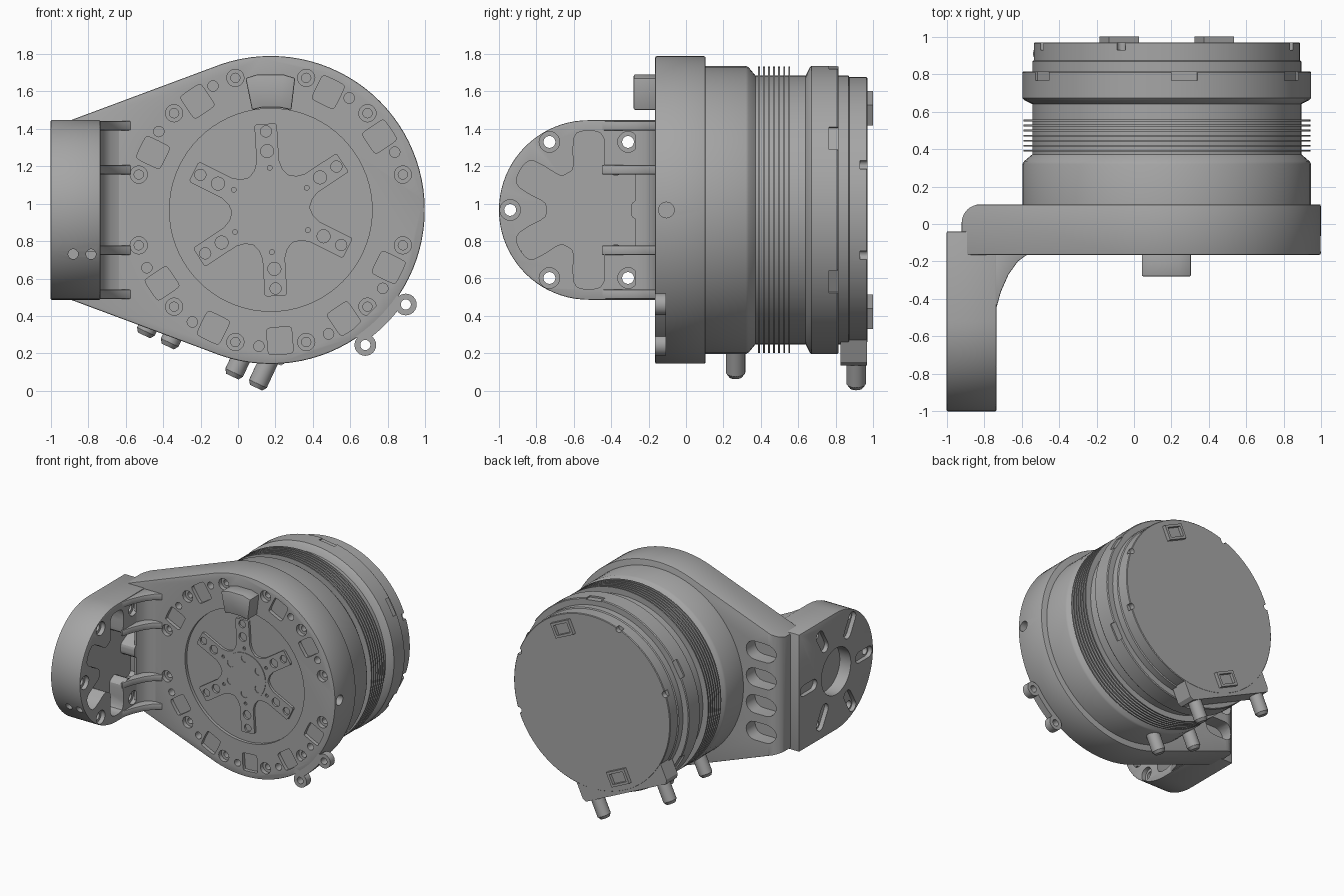
import bpy, bmesh
from math import sin, cos, pi, radians, tanh
from mathutils import Vector, geometry

if "Cube" in bpy.data.objects:
    bpy.data.objects.remove(bpy.data.objects["Cube"], do_unlink=True)

grey = bpy.data.materials.new("machined grey")
grey.use_nodes = True
grey.diffuse_color = (0.38, 0.38, 0.38, 1)
grey.node_tree.nodes["Principled BSDF"].inputs["Base Color"].default_value = (0.38, 0.38, 0.38, 1)

CX, CZ = 0.175, 0.966        # main axis, runs along y
AY, AR = -0.52, 0.48         # arm ring centre and radius
FRONT, BACK = -0.165, 0.105  # main plate faces
TILT = radians(-115)         # direction of the cable side

# ---- helpers ----
def place(axis, u, v, w):
    return {"x": (w, u, v), "y": (u, w, v), "z": (u, v, w)}[axis]

def polar(r, deg, cu=CX, cv=CZ):
    return cu + r * cos(radians(deg)), cv + r * sin(radians(deg))

def circle(cu, cv, r, n=24):
    return [(cu + r * cos(2 * pi * i / n), cv + r * sin(2 * pi * i / n)) for i in range(n)]

def turned(pts, deg, cu=CX, cv=CZ):
    """Local (radial, tangential) points turned about a centre."""
    c, s = cos(radians(deg)), sin(radians(deg))
    return [(cu + a * c - b * s, cv + a * s + b * c) for a, b in pts]

def rect(a0, a1, h):
    return [(a0, -h), (a1, -h), (a1, h), (a0, h)]

def slot(a0, a1, h, n=8):
    arc = [(h * cos(t), h * sin(t)) for t in [-pi / 2 + pi * i / n for i in range(n + 1)]]
    return [(a1 - h + x, y) for x, y in arc] + [(a0 + h - x, -y) for x, y in arc]

def add_prism(bm, pts, axis, lo, hi, bevel=0):
    part = bmesh.new()
    face = part.faces.new([part.verts.new(place(axis, u, v, lo)) for u, v in pts])
    top = bmesh.ops.extrude_face_region(part, geom=[face])["geom"]
    shift = Vector(place(axis, 0, 0, hi - lo))
    bmesh.ops.translate(part, vec=shift, verts=[g for g in top if isinstance(g, bmesh.types.BMVert)])
    bmesh.ops.recalc_face_normals(part, faces=part.faces)
    if bevel:
        edges = [e for e in part.edges if e.calc_face_angle(0) > 1]
        bmesh.ops.bevel(part, geom=edges, offset=bevel, segments=2, profile=0.5, affect="EDGES")
    tmp = bpy.data.meshes.new("tmp")
    part.to_mesh(tmp)
    part.free()
    bm.from_mesh(tmp)
    bpy.data.meshes.remove(tmp)

def finish(name, bm):
    mesh = bpy.data.meshes.new(name)
    bm.to_mesh(mesh)
    bm.free()
    obj = bpy.data.objects.new(name, mesh)
    bpy.context.collection.objects.link(obj)
    return obj

def smooth(obj):
    mesh = obj.data
    mesh.materials.clear()
    mesh.materials.append(grey)
    for p in mesh.polygons:
        p.use_smooth = True
    mesh.set_sharp_from_angle(angle=radians(30))

def solid(name, prisms, cuts=(), bevel=0):
    bm = bmesh.new()
    for p in prisms:
        add_prism(bm, *p, bevel)
    return carve(finish(name, bm), cuts)

def carve(obj, cuts):
    if cuts:
        bm = bmesh.new()
        for c in cuts:
            add_prism(bm, *c)
        cutter = finish("cutter", bm)
        cutter.hide_render = True
        mod = obj.modifiers.new("cut", "BOOLEAN")
        mod.object, mod.solver, mod.use_self = cutter, "EXACT", True
        bpy.context.view_layer.update()
        mesh = bpy.data.meshes.new_from_object(obj.evaluated_get(bpy.context.evaluated_depsgraph_get()))
        obj.modifiers.clear()
        obj.data = mesh
        bpy.data.objects.remove(cutter, do_unlink=True)
    smooth(obj)
    return obj

def lathe(name, profile, origin, axis, steps, cuts=()):
    """Spin (distance, radius) points about an axis."""
    bm = bmesh.new()
    axis = Vector(axis).normalized()
    side = axis.orthogonal().normalized()
    vs = [bm.verts.new(Vector(origin) + axis * d + side * r) for d, r in profile]
    es = [bm.edges.new(pair) for pair in zip(vs, vs[1:])]
    bmesh.ops.spin(bm, geom=vs + es, cent=origin, axis=axis, angle=2 * pi, steps=steps)
    bmesh.ops.remove_doubles(bm, verts=bm.verts, dist=0.0005)
    bmesh.ops.recalc_face_normals(bm, faces=bm.faces)
    return carve(finish(name, bm), cuts)

# ---- main plate: round body drawn out towards the arm ----
outline = circle(CX, CZ, 0.822, 96) + [(-0.73, 1.452), (-0.73, 0.48), (-0.92, 1.435), (-0.92, 0.497)]
outline = [outline[i] for i in geometry.convex_hull_2d(outline)]
cuts = [(circle(CX, CZ, 0.541, 72), "y", FRONT - 0.1, FRONT + 0.025)]
for k in range(12):
    u, v = polar(0.73, 15 + 30 * k)
    cuts += [(circle(u, v, 0.046, 20), "y", FRONT - 0.05, FRONT + 0.035),
             (circle(u, v, 0.025, 12), "y", FRONT - 0.04, FRONT + 0.12)]
    if k not in (2, 5, 11):
        cuts.append((circle(*polar(0.73, 25 + 30 * k), 0.028, 16), "y", FRONT - 0.05, FRONT + 0.1))
        pad = [(0.7 + 0.075 * tanh(2 * cos(t)), 0.07 * tanh(2 * sin(t)))
               for t in [2 * pi * i / 24 for i in range(24)]]
        cuts.append((turned(pad, 34 + 30 * k), "y", FRONT - 0.05, FRONT + 0.03))
# rounded rear corner, rear vents and side hole
corner = [(-0.82 - 0.1 * sin(t), 0.005 + 0.1 * cos(t)) for t in [pi / 2 * i / 8 for i in range(9)]]
cuts.append((corner + [(-1.1, 0.005), (-1.1, 0.2), (-0.82, 0.2)], "z", 0.2, 1.7))
for z in (-0.33, -0.11, 0.11, 0.33):
    cuts.append(([(a, CZ + z + b) for a, b in slot(-0.88, -0.62, 0.075)], "y", -0.01, 0.2))
cuts.append((circle(-0.105, CZ, 0.042, 20), "x", 0.9, 1.1))
solid("main_plate", [(outline, "y", FRONT, BACK)], cuts, bevel=0.008)

# two mounting ears at the lower edge
band = [polar(0.865, -36 - 2 * i) for i in range(10)] + [polar(0.78, -58), polar(0.78, -32)]
ears = [polar(0.88, a) for a in (-35, -55)]
solid("ear_rim", [(band, "y", FRONT, -0.107)], [(circle(*e, 0.03), "y", -0.3, 0) for e in ears])
for i, e in enumerate(ears):
    solid("ear_%d" % (i + 1), [(circle(*e, 0.058), "y", FRONT, -0.107)],
          [(circle(*e, 0.027), "y", -0.3, 0)])

# ---- output spider, hub and top block ----
arm_pts = [(0.185, -0.1), (0.215, -0.075), (0.26, -0.06), (0.45, -0.06), (0.46, -0.05)]
arm_pts += [(a, -b) for a, b in reversed(arm_pts)]
angles = [33.5 + 60 * k for k in range(6)]
star = [p for a in angles for p in turned(arm_pts, a)]
cuts = []
for a in angles:
    cuts += [(circle(*polar(0.42, a), 0.03, 16), "y", -0.2, -0.145),
             (circle(*polar(0.315, a), 0.035, 16), "y", -0.2, -0.142),
             (circle(*polar(0.225, a - 2), 0.013, 10), "y", -0.2, -0.145)]
solid("output_spider", [(star, "y", -0.139, -0.161)], cuts)
cuts = []
for a in angles:
    cuts.append((circle(*polar(0.145, a - 4), 0.031, 16), "y", -0.2, -0.15))
solid("output_hub", [(circle(CX, CZ, 0.19, 48), "y", -0.13, -0.166)], cuts)
for i, a in enumerate(angles):
    solid("hub_screw_%d" % (i + 1), [(circle(*polar(0.145, a - 4), 0.018, 6), "y", -0.14, -0.16)])

block = [(0.075, 1.5), (0.125, 1.512), (0.225, 1.512), (0.285, 1.5), (0.305, 1.67), (0.24, 1.69),
         (0.105, 1.69), (0.04, 1.67)]
solid("top_block", [(block, "y", -0.15, -0.28)], bevel=0.008)

# ---- side arm with inner star pocket and outer slots ----
ring = [polar(AR, 90 + 180 * i / 40, AY, CZ) for i in range(41)]
ring += [(-0.04, CZ - AR), (-0.04, CZ + AR)]
wave = []
for i in range(120):
    a = 3 * i
    wave.append(polar(0.325 + 0.1 * tanh(-2.5 * cos(radians(6 * a))), a, AY, CZ))
cuts = [(wave, "x", -0.86, -0.6), (circle(AY, CZ, 0.19, 40), "x", -1.1, -0.9)]
for k in range(6):
    a = 60 * k
    if k:
        u, v = polar(0.42, a, AY, CZ)
        cuts += [(circle(u, v, 0.055, 20), "x", -0.77, -0.6), (circle(u, v, 0.032, 16), "x", -1.1, -0.7)]
    cuts.append((turned(slot(0.25, 0.465, 0.045), a, AY, CZ), "x", -1.1, -0.965))
for x in (-0.88, -0.785):
    cuts.append((circle(x, 0.73, 0.027, 14), "y", -1.1, -0.88))
solid("side_arm", [(ring, "x", -1.0, -0.735)], cuts, bevel=0.006)

# ribs and fillet joining arm and plate
rib = [(-0.75, -0.45), (-0.735, -0.45), (-0.71, -0.36), (-0.67, -0.27), (-0.62, -0.2), (-0.57, -0.163),
       (-0.57, -0.15), (-0.75, -0.15)]
for i, z in enumerate((-0.45, -0.215, 0.215, 0.45)):
    solid("rib_%d" % (i + 1), [(rib, "z", CZ + z - 0.025, CZ + z + 0.025)], bevel=0.006)
fillet = [(-0.75, -0.27), (-0.735, -0.27), (-0.715, -0.215), (-0.68, -0.18), (-0.63, -0.163),
          (-0.63, -0.15), (-0.75, -0.15)]
solid("arm_fillet", [(fillet, "z", CZ - 0.46, CZ + 0.46)])

# ---- motor drum with cooling fins ----
profile = [(0.05, 0), (0.05, 0.77), (0.32, 0.77), (0.335, 0.762), (0.372, 0.718)]
for k in range(7):
    y = 0.386 + 0.0268 * k
    profile += [(y, 0.718), (y, 0.766), (y + 0.01, 0.766), (y + 0.01, 0.718)]
profile += [(0.64, 0.718), (0.662, 0.762), (0.672, 0.771), (0.808, 0.771), (0.815, 0.765), (0.815, 0)]
cuts = []
for a in (-30, 30, 83, 150, 210, 265):
    cuts.append((turned(rect(0.757, 0.9, 0.07), a), "y", 0.765, 0.9))
lathe("motor_drum", profile, (CX, 0, CZ), (0, 1, 0), 96, cuts)

# rear cover with flat cable side
cover = [(0.8, 0), (0.8, 0.718), (0.868, 0.718), (0.874, 0.71), (0.965, 0.71), (0.97, 0.705), (0.97, 0)]
notches = [(circle(*polar(0.705, a), 0.025, 14), "y", 0.93, 1.1) for a in (20, 110, 160, 340)]
lathe("rear_cover", cover, (CX, 0, CZ), (0, 1, 0), 96, notches)
tilt = -115
foot = [(0.3, -0.42), (0.7, -0.42), (0.73, -0.4), (0.73, 0.4), (0.7, 0.42), (0.3, 0.42)]
solid("cable_foot", [(turned(foot, tilt), "y", 0.825, 0.969)])

# raised sockets on the rear cover
for name, a in (("upper_socket", tilt + 180), ("lower_socket", tilt)):
    solid(name, [(turned(rect(0.54, 0.66, 0.088), a), "y", 0.96, 1.0)],
          [(turned(rect(0.56, 0.64, 0.066), a), "y", 0.975, 1.1)])

# ---- cable glands on foot and drum ----
down = Vector((cos(TILT), 0, sin(TILT)))
across = Vector((-sin(TILT), 0, cos(TILT)))
gland = [(0.6, 0), (0.6, 0.052), (0.87, 0.052), (0.893, 0.036), (0.893, 0)]
for kind, y, off in (("rear", 0.91, 0.33), ("drum", 0.265, 0.19)):
    for side, s in (("left", 1), ("right", -1)):
        lathe("%s_gland_%s" % (kind, side), gland, Vector((CX, y, CZ)) + across * off * s, down, 24)
